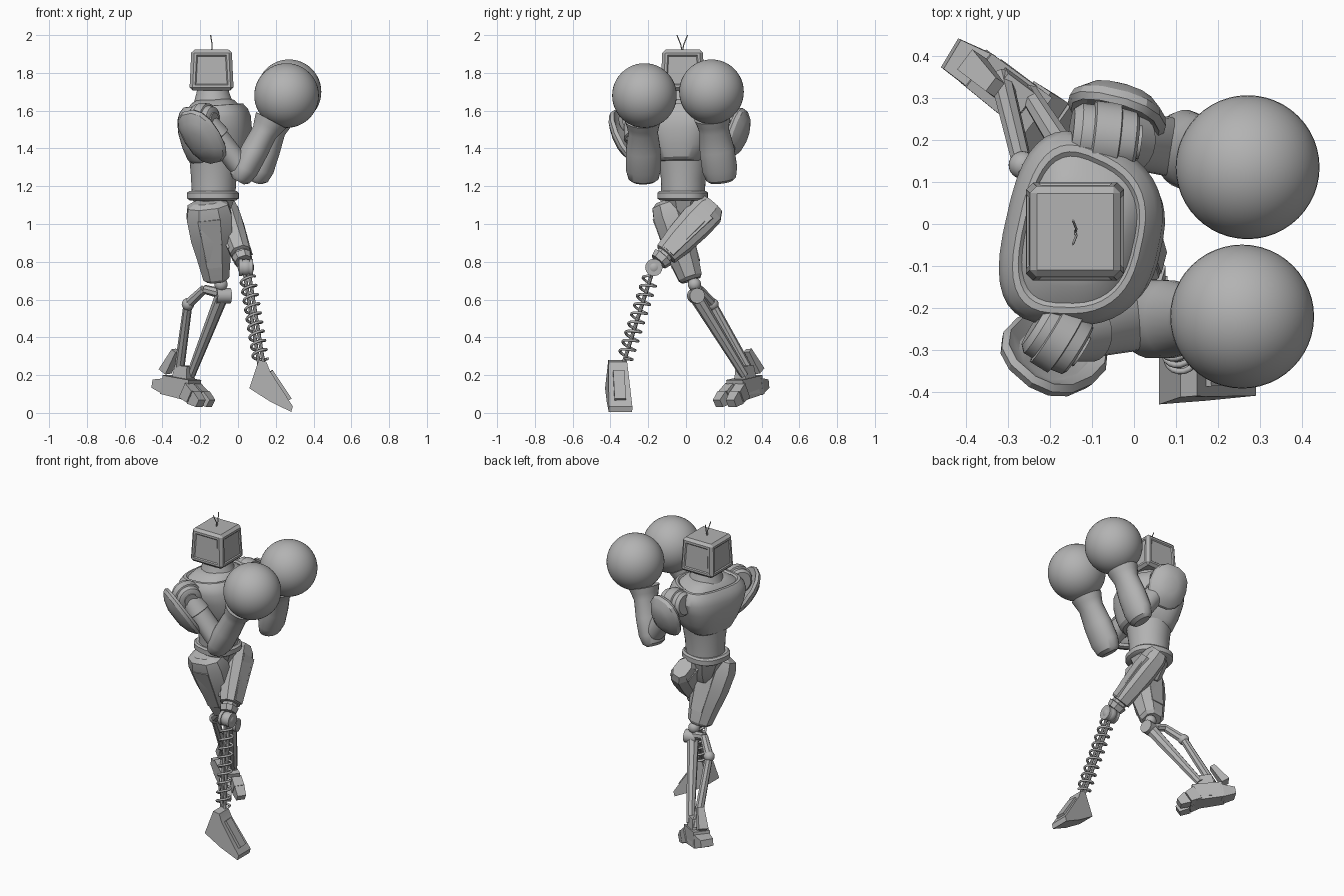
import bpy, bmesh, math
from mathutils import Vector

if "Cube" in bpy.data.objects:
    bpy.data.objects.remove(bpy.data.objects["Cube"])

grey = bpy.data.materials.new("mid grey")
grey.use_nodes = True
COLOUR = (0.45, 0.45, 0.45, 1)
grey.diffuse_color = COLOUR
grey.node_tree.nodes["Principled BSDF"].inputs["Base Color"].default_value = COLOUR


def finish(name, bm, angle=35):
    bmesh.ops.recalc_face_normals(bm, faces=bm.faces)
    mesh = bpy.data.meshes.new(name)
    bm.to_mesh(mesh)
    bm.free()
    mesh.materials.append(grey)
    ob = bpy.data.objects.new(name, mesh)
    bpy.context.scene.collection.objects.link(ob)
    bpy.ops.object.select_all(action='DESELECT')
    ob.select_set(True)
    bpy.context.view_layer.objects.active = ob
    bpy.ops.object.shade_smooth_by_angle(angle=math.radians(angle))
    return ob


def loft(name, p1, p2, sections, ref=(0, 1, 0), n=24, power=1.0, angle=35, flare=0):
    """Rings (t, half size along ref, half size across) from p1 to p2; flare widens one side."""
    p1, p2 = Vector(p1), Vector(p2)
    axis = (p2 - p1).normalized()
    u = Vector(ref)
    u = (u - axis * u.dot(axis)).normalized()
    v = axis.cross(u)
    grow = 1 / math.cos(math.pi / n)
    shape = lambda c: math.copysign(abs(c) ** power, c) * grow
    bm = bmesh.new()
    rings = []
    for t, a, b in sections:
        ring = []
        for i in range(n):
            w = (i + 0.5) * math.tau / n
            c, s = shape(math.cos(w)), shape(math.sin(w))
            ring.append(bm.verts.new(p1.lerp(p2, t) + u * a * c * (1 + flare * s) + v * b * s))
        rings.append(ring)
    for r, s in zip(rings, rings[1:]):
        for i in range(n):
            j = (i + 1) % n
            bm.faces.new((r[i], r[j], s[j], s[i]))
    bm.faces.new(rings[0])
    bm.faces.new(rings[-1])
    return finish(name, bm, angle)


def rod(name, p1, p2, r, r2=None, n=16):
    r2 = r2 or r
    return loft(name, p1, p2, [(0, r, r), (1, r2, r2)], ref=(0.3, 0.8, 0.2), n=n)


def block(name, p1, p2, a, b, a2=None, b2=None, ref=(0, 0, 1)):
    return loft(name, p1, p2, [(0, a, b), (1, a2 or a, b2 or b)], ref, n=4)


def ball(name, p, r, seg=24):
    bm = bmesh.new()
    bmesh.ops.create_uvsphere(bm, u_segments=seg, v_segments=seg // 2, radius=r)
    bmesh.ops.translate(bm, verts=bm.verts, vec=p)
    return finish(name, bm, 60)


def wire(name, points, r):
    cu = bpy.data.curves.new(name, 'CURVE')
    cu.dimensions = '3D'
    cu.bevel_depth = r
    cu.bevel_resolution = 1
    cu.use_fill_caps = True
    sp = cu.splines.new('POLY')
    sp.points.add(len(points) - 1)
    for q, p in zip(sp.points, points):
        q.co = (*p, 1)
    cu.materials.append(grey)
    ob = bpy.data.objects.new(name, cu)
    bpy.context.scene.collection.objects.link(ob)


# Head: chamfered tapered box with a recessed panel on each side
bm = bmesh.new()
bmesh.ops.create_cube(bm, size=1)
for v in bm.verts:
    k = 0.234 if v.co.z < 0 else 0.214
    v.co = Vector((v.co.x * k - 0.14, v.co.y * k - 0.018, v.co.z * 0.215 + 1.815))
bmesh.ops.bevel(bm, geom=bm.edges[:], offset=0.016, segments=1, affect='EDGES')
sides = [f for f in bm.faces if f.calc_area() > 0.02 and abs(f.normal.z) < 0.5]
bmesh.ops.inset_individual(bm, faces=sides, thickness=0.018, depth=0)
bmesh.ops.inset_individual(bm, faces=sides, thickness=0.008, depth=-0.006)
finish("head", bm, 20)
for s in (-1, 1):
    wire("antenna", [(-0.14, -0.02, 1.91), (-0.137, -0.02 + s * 0.008, 1.95),
                     (-0.145, -0.02 + s * 0.028, 2.0)], 0.003)

# Neck, torso, collar, belt and pelvis
LATERAL = (0.22, 0.97, 0)
loft("neck", (-0.13, -0.02, 1.6), (-0.135, -0.02, 1.73),
     [(0, .12, .12), (.4, .1, .1), (.7, .088, .088), (1, .078, .078)])
loft("waist", (-0.13, -0.015, 1.15), (-0.125, -0.015, 1.42),
     [(0, .115, .115), (.35, .118, .12), (.7, .135, .13), (1, .15, .14)], LATERAL, 32)
loft("chest", (-0.108, -0.022, 1.33), (-0.13, -0.022, 1.66),
     [(0, .12, .13), (.05, .14, .15), (.25, .175, .172), (.5, .205, .187), (.7, .224, .184),
      (.82, .215, .17), (.9, .195, .148), (.905, .18, .135), (.88, .17, .128), (.96, .13, .108), (1, .09, .085)],
     LATERAL, 40, .72, 30, flare=.15)
loft("belt", (-0.133, -0.018, 1.125), (-0.133, -0.018, 1.175),
     [(0, .115, .12), (.2, .13, .134), (.8, .13, .134), (1, .12, .122)], LATERAL, 24, .8)
loft("pelvis", (-0.13, -0.01, 0.98), (-0.13, -0.015, 1.13),
     [(0, .045, .05), (.4, .075, .075), (1, .1, .11)], n=8)

# Arms: forward-facing shoulder drum, upper arm, forearm, glove
# and a thin shield hung outside and below the shoulder
arms = {
    "right": ((-.235, -.235, 1.56), (-.13, -.3, 1.55), (.03, -.225, 1.28), (.175, -.228, 1.55), (.257, -.22, 1.68),
              (-.2, -.318, 1.45), (-.43, -.62, -.5), (.5, .36, -.79), .165),
    "left": ((-.15, .215, 1.56), (.005, .195, 1.545), (.115, .18, 1.28), (.205, .14, 1.56), (.27, .135, 1.70),
             (-.035, .282, 1.475), (.25, .9, -.3), (.15, 0, -1), .135),
}
for side, (sh, out, elbow, wrist, fist, pad, normal, hang, size) in arms.items():
    sh, out, elbow, wrist, pad = map(Vector, (sh, out, elbow, wrist, pad))
    loft(side + "_shoulder", sh, out, [(0, .06, .06), (.12, .075, .075), (.3, .075, .075), (.32, .085, .085),
                                       (.7, .085, .085), (.72, .075, .075), (.95, .07, .07), (1, .06, .06)], (0, 0, 1))
    rod(side + "_shoulder_cap", out, out + (out - sh) * 0.06, .04)
    loft(side + "_upper_arm", (sh + out) / 2, elbow,
         [(0, .06, .06), (.35, .075, .07), (.36, .065, .06), (.8, .07, .06), (1, .07, .055)])
    loft(side + "_forearm", elbow - (wrist - elbow) * 0.2, wrist,
         [(0, .06, .035), (.05, .08, .058), (.2, .093, .072), (.5, .092, .072), (.8, .078, .068),
          (.9, .085, .08), (1, .095, .09)])
    ball(side + "_glove", fist, .171, 48)
    tip = Vector(normal).normalized() * .04
    k = size
    loft(side + "_shield", pad - tip, pad + tip,
         [(.25, k * .7, .075), (0, k * .95, .106), (.2, k, .118), (.45, k * .95, .112), (.8, k * .7, .08),
          (1, k * .35, .04)], hang, 14, .85, 28)

# Crossed thigh with raised panels and knee
hip, knee = Vector((-.065, .118, 1.075)), Vector((.03, -.145, .8))
loft("left_thigh", hip, knee,
     [(-.1, .06, .045), (0, .085, .06), (.25, .086, .066), (.6, .076, .06), (.85, .06, .052), (.86, .042, .04),
      (.9, .042, .04), (.91, .054, .05), (1, .045, .042)], n=8, power=.8, angle=25)
for s in (-1, 1):
    shift = Vector((s * .058, 0, 0))
    block("left_thigh_panel", hip.lerp(knee, .05) + shift, hip.lerp(knee, .8) + shift * .85,
          .05, .012, .034, .012, (0, 1, 0))
knee_pin = Vector((.042, -.17, .77))
for dx in (-.028, .028):
    rod("left_knee_disc", knee_pin + Vector((dx - .01, 0, 0)), knee_pin + Vector((dx + .01, 0, 0)), .045)
ball("left_knee", knee_pin, .044)

# Spring shin
ankle = Vector((.125, -.335, .25))
axis = (ankle - knee_pin).normalized()
u = axis.cross(Vector((0, 1, 0))).normalized()
w = axis.cross(u)
turns, steps = 9, 18
coil = []
for i in range(turns * steps + 1):
    t, a = i / (turns * steps), i * math.tau / steps
    coil.append(knee_pin.lerp(ankle, .1 + .84 * t) + (u * math.cos(a) + w * math.sin(a)) * .039)
wire("left_shin_spring", coil, .0075)
for s in (-1, 1):
    rod("left_shin_rod", knee_pin + u * s * .012, ankle + u * s * .012, .009, n=8)

# Sloping wedge foot, turned slightly inward
bm = bmesh.new()
outline = [(.06, .13), (.09, .22), (.11, .28), (.15, .27), (.17, .22), (.29, .035), (.282, .005), (.17, .06)]
loops = [[bm.verts.new((x, -.358 + .1 * (x - .17) + s * (.062 - .08 * max(0, z - .1)), z)) for x, z in outline]
         for s in (-1, 1)]
for i in range(len(outline)):
    j = (i + 1) % len(outline)
    bm.faces.new((loops[0][i], loops[0][j], loops[1][j], loops[1][i]))
for lp in loops:
    bm.faces.new(lp)
finish("left_foot", bm, 20)
block("left_foot_ridge", (.165, -.357, .215), (.265, -.349, .065), .02, .03)

# Standing thigh with raised panels, knee ball and hinge
hip, knee = Vector((-.16, -.105, 1.1)), Vector((-.115, .025, .71))
loft("right_thigh", hip, knee,
     [(-.05, .05, .07), (0, .075, .105), (.15, .088, .118), (.45, .085, .108), (.7, .078, .088), (.98, .062, .068),
      (1.02, .05, .05)], n=8, power=.85, angle=25)
for s in (-1, 1):
    shift = Vector((0, s * .075, s * .02))
    block("right_thigh_panel", hip.lerp(knee, .15) + shift, hip.lerp(knee, .8) + shift * .85,
          .06, .015, .04, .012, (1, 0, 0))
ball("right_knee", (-.09, .045, .68), .035)
rod("right_knee_hinge", (-.115, .045, .62), (-.04, .06, .62), .04)

# Twin-rod shin with linkage
joint, link = Vector((-.085, .05, .62)), Vector((-.265, .14, .575))
rod("right_shin_main", joint, (-.25, .31, .2), .034, .022, 8)
rod("right_shin_link", (-.08, .05, .63), (-.18, .07, .655), .026, .022, 8)
rod("right_shin_link_outer", (-.18, .07, .655), link, .022, .026, 8)
ball("right_shin_joint", link, .033)
rod("right_shin_rear", link, (-.315, .345, .2), .022, .025, 8)

# Jointed foot with heel block, strut and toes
block("right_foot_sole", (-.375, .37, .15), (-.235, .262, .12), .05, .05, .055, .055)
block("right_foot_heel", (-.435, .405, .155), (-.36, .36, .14), .022, .04, .045, .05)
block("right_foot_ankle", (-.295, .32, .1), (-.285, .31, .25), .06, .045, .04, .03, (.8, -.6, 0))
block("right_heel_strut", (-.385, .38, .22), (-.33, .325, .33), .025, .03, .015, .02, (.8, -.6, 0))
along, across = Vector((.6, -.5, -.5)), Vector((.6, .8, 0))
for s in (-1, 1):
    root = Vector((-.255, .274, .12)) + across * s * .034
    block("right_toe", root, root + along * .07 + across * s * .006, .045, .03, .035, .032)
    block("right_toe_tip", root + along * .075 + across * s * .006, root + along * .14 + across * s * .01,
          .04, .03, .022, .026)
